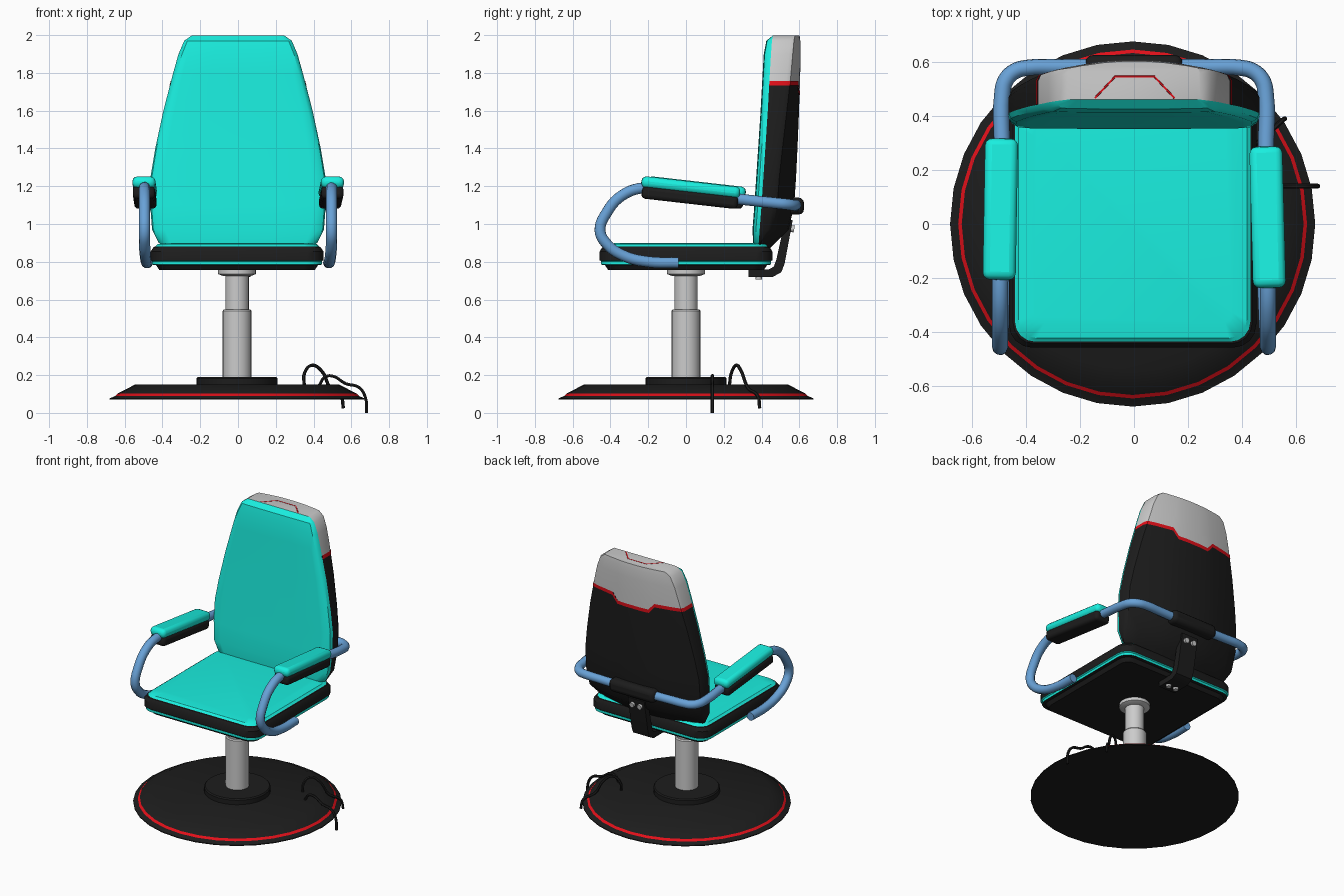
import bpy, bmesh
from math import pi, sin, cos, radians
from mathutils import Vector

if "Cube" in bpy.data.objects:
    bpy.data.objects.remove(bpy.data.objects["Cube"])


def material(name, rgb):
    m = bpy.data.materials.new(name)
    m.diffuse_color = (*rgb, 1)
    m.use_nodes = True
    m.node_tree.nodes["Principled BSDF"].inputs["Base Color"].default_value = m.diffuse_color
    return m


TEAL = material("teal_fabric", (0.01, 0.86, 0.74))
BLACK = material("black_vinyl", (0.012, 0.012, 0.012))
RED = material("red_trim", (0.75, 0.005, 0.01))
BLUE = material("blue_tube", (0.14, 0.36, 0.68))


def smooth(ob, angle=35):
    bpy.ops.object.select_all(action='DESELECT')
    ob.select_set(True)
    bpy.context.view_layer.objects.active = ob
    bpy.ops.object.shade_smooth_by_angle(angle=radians(angle))
    return ob


def loft(name, rows, mats=None, bands=None, closed=True, caps=True):
    """Skin a list of equal-length point rows; bands gives a material per strip."""
    bm = bmesh.new()
    v = [[bm.verts.new(p) for p in row] for row in rows]
    n = len(rows[0])
    for i in range(len(rows) - 1):
        for j in range(n if closed else n - 1):
            k = (j + 1) % n
            f = bm.faces.new((v[i][j], v[i][k], v[i + 1][k], v[i + 1][j]))
            f.material_index = bands[i] if bands else 0
    if caps:
        bm.faces.new(v[0][::-1]).material_index = bands[0] if bands else 0
        bm.faces.new(v[-1]).material_index = bands[-1] if bands else 0
    bmesh.ops.recalc_face_normals(bm, faces=bm.faces)
    me = bpy.data.meshes.new(name)
    bm.to_mesh(me)
    bm.free()
    for m in mats or []:
        me.materials.append(m)
    ob = bpy.data.objects.new(name, me)
    bpy.context.collection.objects.link(ob)
    return smooth(ob)


def lathe(name, profile, mats=None, bands=None, n=32, cx=-0.005):
    return loft(name, [[(cx + r * cos(2 * pi * k / n), r * sin(2 * pi * k / n), z)
                        for k in range(n)] for r, z in profile], mats, bands)


def tube(name, pts, r, mat, soft=True, res=3):
    cu = bpy.data.curves.new(name, 'CURVE')
    cu.dimensions, cu.bevel_depth, cu.bevel_resolution = '3D', r, res
    cu.use_fill_caps, cu.resolution_u = True, 5
    sp = cu.splines.new('BEZIER')
    sp.bezier_points.add(len(pts) - 1)
    for b, p in zip(sp.bezier_points, pts):
        b.co = p
        b.handle_left_type = b.handle_right_type = 'AUTO' if soft else 'VECTOR'
    cu.materials.append(mat)
    ob = bpy.data.objects.new(name, cu)
    bpy.context.collection.objects.link(ob)
    bpy.ops.object.select_all(action='DESELECT')
    ob.select_set(True)
    bpy.context.view_layer.objects.active = ob
    bpy.ops.object.convert(target='MESH')
    return smooth(bpy.context.object, 45)


def box(name, loc, size, mat, bevel, rot=(0, 0, 0), segments=3):
    bpy.ops.mesh.primitive_cube_add(size=1, location=loc, rotation=rot)
    ob = bpy.context.object
    ob.name = name
    for vert in ob.data.vertices:
        vert.co = Vector(a * b for a, b in zip(vert.co, size))
    ob.data.materials.append(mat)
    m = ob.modifiers.new("bevel", 'BEVEL')
    m.width, m.segments = bevel, segments
    return smooth(ob)


# Round base with red trim, hub plate and two-stage column
lathe("base", [(0.675, 0.07), (0.675, 0.076), (0.645, 0.09), (0.632, 0.103), (0.54, 0.15)],
      [BLACK, RED], [0, 0, 1, 0])
lathe("hub_plate", [(0.215, 0.149), (0.215, 0.182), (0.208, 0.19)], [BLACK])
lathe("lower_column", [(0.076, 0.18), (0.076, 0.54), (0.07, 0.548)], n=24)
lathe("upper_column", [(0.062, 0.54), (0.062, 0.735)], n=24)
lathe("seat_mount", [(0.075, 0.725), (0.1, 0.735), (0.1, 0.76)], n=24)

# Loose cables hanging off the base
tube("cable_rear", [(0.35, 0.23, 0.15), (0.352, 0.24, 0.21), (0.39, 0.265, 0.252), (0.44, 0.29, 0.225),
                    (0.49, 0.33, 0.13), (0.545, 0.38, 0.09), (0.558, 0.39, 0.025)], 0.009, BLACK, res=1)
tube("cable_side", [(0.43, 0.14, 0.145), (0.46, 0.14, 0.19), (0.5, 0.14, 0.195), (0.57, 0.14, 0.155),
                    (0.64, 0.14, 0.135), (0.675, 0.14, 0.08), (0.68, 0.14, 0.0)], 0.009, BLACK, res=1)


# Seat: layered rounded square
def seat_ring(inset, z, h=0.457, r=0.085):
    h -= inset
    r = max(r - inset * 0.5, 0.03)
    return [(-0.005 + sx * (h - r) + r * cos(a), sy * (h - r) + r * sin(a), z)
            for q, (sx, sy) in enumerate(((1, 1), (-1, 1), (-1, -1), (1, -1)))
            for a in [(q + t / 4) * pi / 2 for t in range(5)]]


layers = [(0.045, 0.757), (0.028, 0.782), (0.008, 0.785), (0.008, 0.802), (0, 0.808),
          (0, 0.855), (0.015, 0.878), (0.022, 0.88), (0.035, 0.893), (0.09, 0.9)]
loft("seat", [seat_ring(*l) for l in layers], [BLACK, TEAL], [0, 0, 1, 1, 0, 0, 0, 1, 1])

# Backrest outline levels: z, half width, seam y, rear y
LEVELS = [(0.865, 0.36, 0.385, 0.44), (0.9, 0.42, 0.385, 0.475), (0.97, 0.455, 0.39, 0.545),
          (1.1, 0.465, 0.4, 0.575), (1.25, 0.463, 0.41, 0.585), (1.4, 0.438, 0.42, 0.592),
          (1.6, 0.395, 0.433, 0.6), (1.8, 0.343, 0.444, 0.606), (1.9, 0.315, 0.45, 0.607),
          (1.97, 0.285, 0.455, 0.606), (1.998, 0.245, 0.46, 0.602)]
ZS = [l[0] for l in LEVELS]
HALF = [1, 0.97, 0.8, 0.46, 0.33, 0.15]
COLS = [-u for u in HALF] + HALF[::-1]


def at(z):
    for a, b in zip(LEVELS, LEVELS[1:]):
        if z <= b[0]:
            t = (z - a[0]) / (b[0] - a[0])
            return [p + (q - p) * t for p, q in zip(a[1:], b[1:])]
    return LEVELS[-1][1:]


def shell_row(z, dip=0.0, grow=0.0):
    row = [(-at(z)[0] - grow, at(z)[1], z)]
    for u in COLS:
        zz = z - (dip if abs(u) < 0.4 else 0)
        w, seam, rear = at(zz)
        y = rear - 0.45 * (u * w) ** 2 - (0.018 if abs(u) == 1 else 0)
        row.append((u * (w + grow), max(y, seam + 0.01) + grow, zz))
    return row + [(at(z)[0] + grow, at(z)[1], z)]


def cushion_row(i):
    z, w, seam, _ = LEVELS[i]
    edge = min(i, len(LEVELS) - 1 - i)
    depth = (0, 0.028)[edge] if edge < 2 else 0.036
    prof = [(1, 0), (0.985, 0.55), (0.94, 0.92), (0.85, 1), (0.4, 1.06)]
    prof = [(-u, d) for u, d in prof] + prof[::-1]
    return [(u * w, seam - d * depth, z) for u, d in prof]


loft("backrest_cushion", [cushion_row(i) for i in range(len(LEVELS))], [TEAL], closed=False, caps=False)
loft("backrest_shell", [shell_row(z) for z in ZS if z < 1.65] + [shell_row(1.735, 0.05)],
     [BLACK], closed=False)
loft("backrest_trim", [shell_row(1.733, 0.05, 0.002), shell_row(1.757, 0.05, 0.002)],
     [RED], closed=False, caps=False)
loft("headrest_cap", [shell_row(1.755, 0.05)] + [shell_row(z) for z in ZS if z > 1.76], closed=False)
tube("headrest_trim", [(-0.145, 0.465, 1.994), (-0.07, 0.545, 1.994), (0.075, 0.545, 1.994),
                       (0.15, 0.465, 1.994)], 0.006, RED, soft=False, res=1)

# Bracket joining seat and backrest, with bolts
path = [(0.33, 0.72), (0.46, 0.72), (0.505, 0.745), (0.522, 0.79), (0.565, 1.02),
        (0.525, 1.02), (0.478, 0.81), (0.465, 0.775), (0.44, 0.76), (0.33, 0.76)]
loft("back_bracket", [[(x, y, z) for y, z in path] for x in (-0.065, 0.065)], [BLACK])
for i, x in enumerate((-0.03, 0.03)):
    for loc, rx in (((x, 0.562, 0.975), radians(80)), ((x, 0.385, 0.717), 0)):
        bpy.ops.mesh.primitive_cylinder_add(vertices=12, radius=0.018, depth=0.022,
                                            location=loc, rotation=(rx, 0, 0))
        bpy.context.object.name = "bolt"
        smooth(bpy.context.object)
box("arm_sleeve", (0, 0.58, 1.095), (0.36, 0.09, 0.09), BLACK, 0.03)

# Arm tubes and two-tone pads, left and right
for side, s, dy in (("left", -1, 0.03), ("right", 1, 0)):
    side_path = [(0.48, -0.04, 0.795), (0.485, -0.2, 0.8), (0.49, -0.33, 0.832), (0.495, -0.42, 0.895),
                 (0.495, -0.455, 0.965), (0.495, -0.42, 1.06), (0.495, -0.34, 1.15), (0.495, -0.22, 1.192),
                 (0.49, 0.05, 1.16), (0.488, 0.28, 1.132), (0.487, 0.48, 1.11), (0.475, 0.53, 1.105),
                 (0.44, 0.565, 1.1), (0.39, 0.578, 1.1), (0.28, 0.58, 1.098), (0.1, 0.58, 1.095)]
    tube(side + "_arm_tube", [(s * x, y, z) for x, y, z in side_path], 0.03, BLUE)
    rot = (radians(-6.5), 0, radians(1.5 if s > 0 else -1))
    box(side + "_arm_pad", (s * 0.494, 0.025 + dy, 1.194), (0.122, 0.525, 0.062), TEAL, 0.026, rot)
    box(side + "_arm_pad_base", (s * 0.494, 0.02 + dy, 1.141), (0.118, 0.51, 0.068), BLACK, 0.022, rot)
